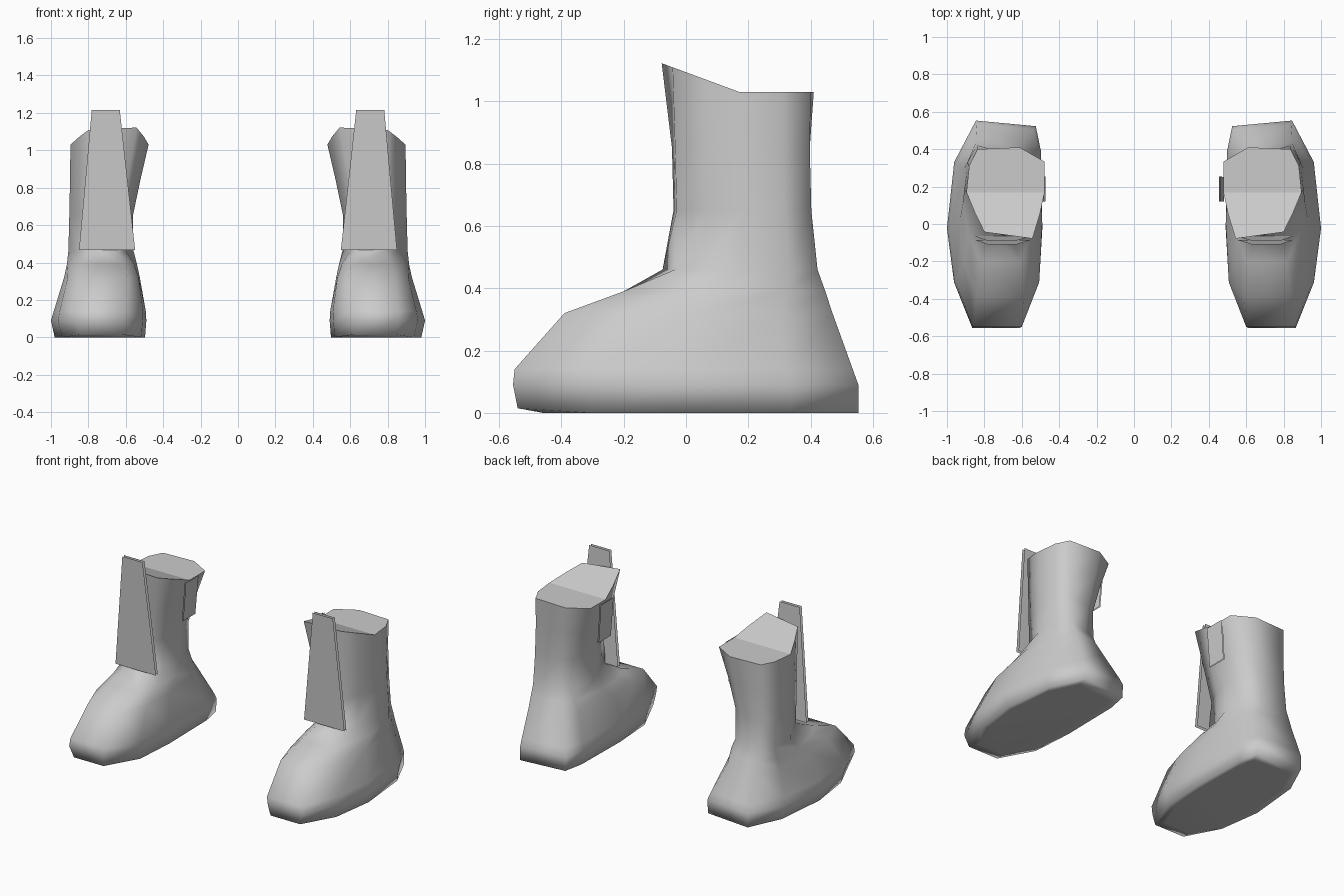
import bpy, bmesh

cube = bpy.data.objects.get("Cube")
if cube:
    bpy.data.objects.remove(cube, do_unlink=True)

grey = bpy.data.materials.new("plain_grey")
grey.use_nodes = True
grey.diffuse_color = (0.6, 0.6, 0.6, 1)
grey.node_tree.nodes["Principled BSDF"].inputs["Base Color"].default_value = (0.6, 0.6, 0.6, 1)


def lerp(a, b, t):
    return a + (b - a) * t


def finish(bm, name):
    mesh = bpy.data.meshes.new(name)
    bm.to_mesh(mesh)
    bm.free()
    mesh.materials.append(grey)
    obj = bpy.data.objects.new(name, mesh)
    bpy.context.collection.objects.link(obj)


# Boot cross-sections from sole to cuff:
# z, front y, back y, inner x, outer x, front inner/outer x, back inner/outer x,
# y offsets of the inner front and inner back corners,
# fullness of the front sides and of the inner back side
RINGS = [
    (0.00, -0.54, 0.553, 0.497, 0.980, 0.62, 0.84, 0.53, 0.845, 0.00, -0.03, 0.72, 0.8),
    (0.09, -0.555, 0.553, 0.490, 1.00, 0.61, 0.865, 0.525, 0.845, 0.00, -0.03, 0.72, 0.8),
    (0.14, -0.55, 0.535, 0.493, 0.985, 0.60, 0.86, 0.54, 0.845, 0.00, -0.03, 0.75, 0.7),
    (0.32, -0.39, 0.470, 0.525, 0.930, 0.59, 0.84, 0.61, 0.84, 0.00, -0.04, 0.78, 0.6),
    (0.39, -0.20, 0.447, 0.540, 0.915, 0.605, 0.82, 0.645, 0.84, 0.00, -0.04, 0.65, 0.6),
    (0.46, -0.035, 0.422, 0.558, 0.907, 0.65, 0.79, 0.69, 0.84, -0.04, -0.05, 0.45, 0.57),
    (0.65, -0.030, 0.402, 0.562, 0.902, 0.64, 0.80, 0.67, 0.84, -0.01, -0.03, 0.45, 0.6),
    (0.85, -0.035, 0.397, 0.520, 0.898, 0.59, 0.80, 0.64, 0.837, -0.01, 0.00, 0.50, 0.8),
    (1.03, -0.043, 0.400, 0.478, 0.896, 0.543, 0.80, 0.612, 0.837, -0.035, 0.01, 0.50, 1.0),
]


def ring_points(row):
    z, yf, yb, xi, xo, fi, fo, bi, bo, df, db, full, back_full = row
    y = [lerp(yf, yb, t) for t in (0.22, 0.48, 0.8, 0.85)]
    pts = [(fi, yf + df), (fo, yf),
           (lerp(fo, xo, full), y[0]), (xo, y[1]), (lerp(bo, xo, 0.75), y[2]),
           (bo, yb), (bi, yb + db),
           (lerp(bi, xi, back_full), y[3]), (xi, y[1]), (lerp(fi, xi, full + 0.12), y[0])]
    # The cuff rises toward the front and the toe lifts off the ground
    rise = 0.37 if z > 1 else 0
    lift = 0.015 if z == 0 else 0
    return [(x, v, z + rise * max(0, 0.17 - v) + (lift if v < -0.5 else 0)) for x, v in pts]


def boot(side, name):
    bm = bmesh.new()
    levels = [ring_points(r) for r in RINGS]
    # Flat sole inside the rim
    sole = [(lerp(0.74, x, 0.85), y * 0.85, 0) for x, y, z in levels[0]]
    rings = [[bm.verts.new((side * x, y, z)) for x, y, z in pts] for pts in [sole] + levels]
    n = len(rings[0])
    for low, high in zip(rings, rings[1:]):
        for i in range(n):
            j = (i + 1) % n
            bm.faces.new((low[i], low[j], high[j], high[i]))
    bm.faces.new(rings[0][::-1])
    for f in bm.faces:
        f.smooth = True
    # Flat closed top: level at the back, sloping up at the front
    top = rings[-1]
    bm.faces.new(top[3:9])
    bm.faces.new(top[8:] + top[:4])
    bmesh.ops.recalc_face_normals(bm, faces=bm.faces)
    finish(bm, name)


def double_sheet(side, name, corners, offset):
    """Two parallel thin sheets with open edges."""
    bm = bmesh.new()
    for k in (0, 1):
        vs = [bm.verts.new((side * (x + k * offset[0]), y + k * offset[1], z))
              for x, y, z in corners]
        if (k == 0) != (side > 0):
            vs.reverse()
        bm.faces.new(vs)
    finish(bm, name)


for side, word, shift in ((1, "left", 0), (-1, "right", 0.018)):
    boot(side, word + "_boot")
    # Tapered tongue leaning forward over the instep
    double_sheet(side, word + "_tongue",
                 [(0.55, -0.085, 0.467), (0.85, -0.085, 0.467),
                  (0.782, -0.11, 1.215), (0.632, -0.11, 1.215)], (0, 0.02))
    # Pull tab on the inner side of the cuff
    low, high = 0.474 + shift, 0.454 + shift
    double_sheet(side, word + "_pull_tab",
                 [(low, 0.25, 0.77), (low, 0.12, 0.77),
                  (high, 0.12, 1.03), (high, 0.255, 1.03)], (0.008, 0))
